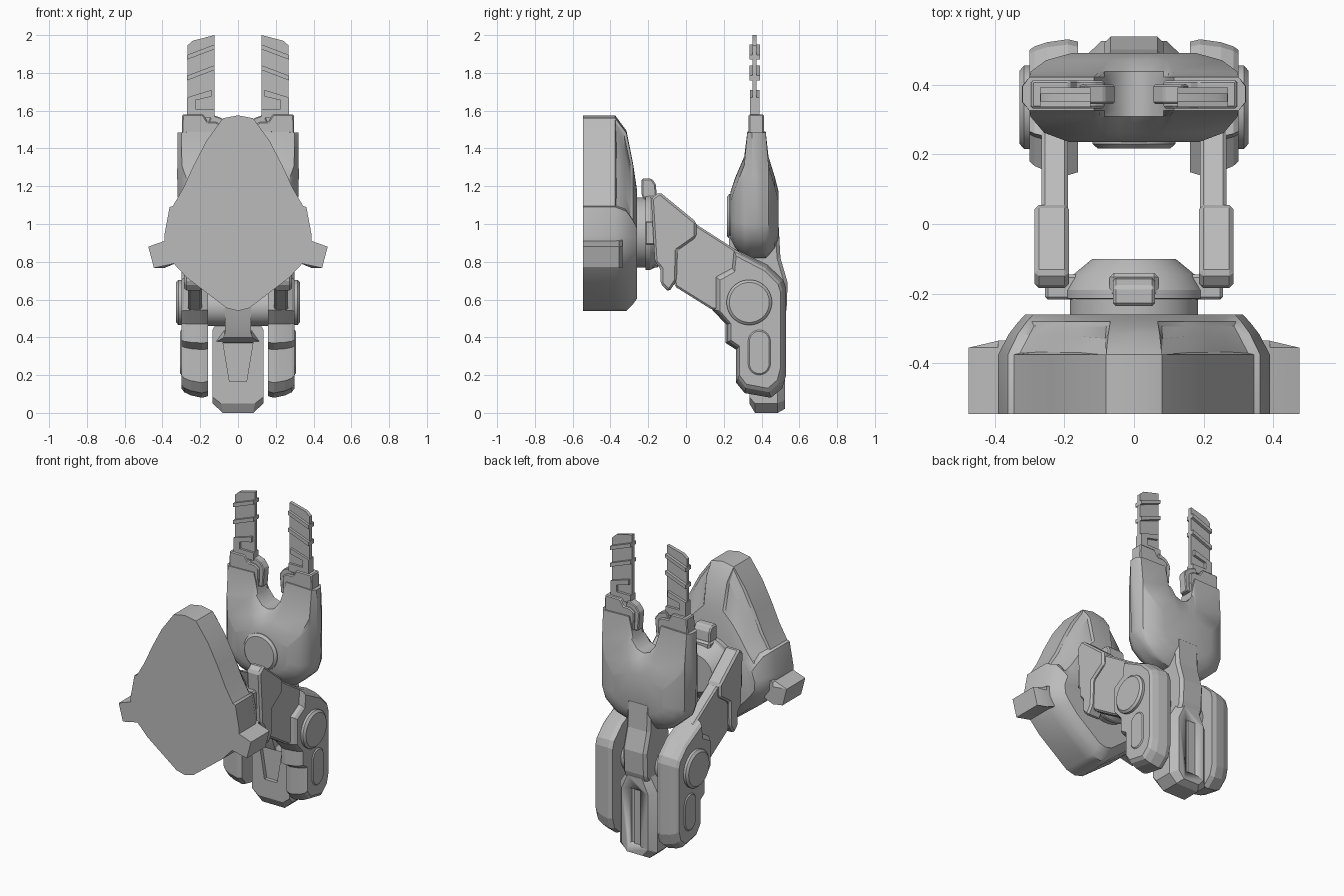
import bpy, bmesh, math

cube = bpy.data.objects.get("Cube")
if cube:
    bpy.data.objects.remove(cube, do_unlink=True)

grey = bpy.data.materials.new("plain grey")
grey.use_nodes = True
grey.diffuse_color = (0.5, 0.5, 0.5, 1)
grey.node_tree.nodes["Principled BSDF"].inputs["Base Color"].default_value = (0.5, 0.5, 0.5, 1)


def loft(name, axis, rings, bevel=0, mirror=False, inset=None, angle=28):
    """Skin outlines placed along an axis: (y, z) points for x, (x, z) points for y.
    inset(band, column) picks the faces to recess."""
    bm = bmesh.new()
    loops = []
    for pos, pts in rings:
        loops.append([bm.verts.new((pos, a, b) if axis == "x" else (a, pos, b)) for a, b in pts])
    n = len(loops[0])
    recess = []
    for band, (lo, hi) in enumerate(zip(loops, loops[1:])):
        for i in range(n):
            j = (i + 1) % n
            face = bm.faces.new((lo[i], lo[j], hi[j], hi[i]))
            if inset and inset(band, i):
                recess.append(face)
    bm.faces.new(loops[0])
    bm.faces.new(loops[-1])
    bmesh.ops.recalc_face_normals(bm, faces=bm.faces)
    if recess:
        bmesh.ops.inset_region(bm, faces=recess, thickness=0.015, depth=-0.01)
    mesh = bpy.data.meshes.new(name)
    bm.to_mesh(mesh)
    bm.free()
    mesh.materials.append(grey)
    ob = bpy.data.objects.new(name, mesh)
    bpy.context.collection.objects.link(ob)
    bpy.ops.object.select_all(action="DESELECT")
    ob.select_set(True)
    bpy.context.view_layer.objects.active = ob
    if bevel:  # chamfered parts stay flat
        mod = ob.modifiers.new("Bevel", "BEVEL")
        mod.width = bevel
        mod.segments = 1
        mod.limit_method = "ANGLE"
    else:
        bpy.ops.object.shade_smooth_by_angle(angle=math.radians(angle))
    if mirror:
        ob.modifiers.new("Mirror", "MIRROR")
    return ob


def prism(name, axis, pts, lo, hi, **kw):
    return loft(name, axis, [(lo, pts), (hi, pts)], **kw)


def sym(half):
    """Complete a right-hand outline across the centre line."""
    return half + [(-x, z) for x, z in reversed(half) if x > 0]


def rect(a0, a1, b0, b1):
    return [(a0, b0), (a1, b0), (a1, b1), (a0, b1)]


def scaled(pts, sa, sb, ca, cb):
    return [(ca + (a - ca) * sa, cb + (b - cb) * sb) for a, b in pts]


def pill(a, b, r, half=0, n=32):
    """Circle, or upright capsule when half is above zero."""
    out = []
    for i in range(n):
        t = 2 * math.pi * (i + 0.5) / n
        out.append((a + r * math.cos(t), b + r * math.sin(t) + math.copysign(half, math.sin(t))))
    return out


def carve(target, cutter):
    cutter.hide_render = True
    mod = target.modifiers.new("Cut", "BOOLEAN")
    mod.operation = "DIFFERENCE"
    mod.object = cutter
    bpy.context.view_layer.objects.active = target
    bpy.ops.object.modifier_apply(modifier=mod.name)
    bpy.data.objects.remove(cutter, do_unlink=True)


# Shield: flat front, straight walls, rounded back with a recessed panel on each upper side
outline = sym([(0, 1.575), (0.08, 1.56), (0.167, 1.44), (0.235, 1.31), (0.29, 1.19), (0.345, 1.095),
               (0.362, 1.09), (0.39, 0.94), (0.385, 0.85), (0.34, 0.79), (0.27, 0.715), (0.06, 0.555), (0, 0.54)])


def shield_ring(sx, up, down):
    return [(x * sx, 0.9 + (z - 0.9) * (up if z > 0.9 else down)) for x, z in outline]


loft("shield", "y", [(-0.545, outline), (-0.375, outline), (-0.315, shield_ring(0.92, 0.88, 1)),
                     (-0.28, shield_ring(0.85, 0.62, 0.9)), (-0.26, shield_ring(0.8, 0.42, 0.82))],
     inset=lambda band, i: band in (1, 2) and min(i, len(outline) - 1 - i) in (1, 2, 3, 4), angle=34)
fin = [(0.33, 0.925), (0.39, 0.91), (0.475, 0.88), (0.445, 0.767), (0.33, 0.792)]
loft("shield_fins", "y", [(-0.545, fin), (-0.355, fin),
                          (-0.335, [(min(x, 0.39), z) for x, z in fin])], mirror=True)

# Swivel joint behind the shield
loft("swivel", "y", [(-0.28, pill(0, 0.955, 0.185)), (-0.215, pill(0, 0.955, 0.185)),
                     (-0.214, pill(0, 0.955, 0.2)), (-0.19, pill(0, 0.955, 0.2)),
                     (-0.145, pill(0, 0.955, 0.175)), (-0.1, pill(0, 0.955, 0.12))])
prism("swivel_crossbar", "y", rect(-0.255, 0.255, 0.89, 1.015), -0.217, -0.145, bevel=0.008)
prism("swivel_upright", "y", rect(-0.07, 0.07, 0.77, 1.15), -0.21, -0.14, bevel=0.012)
prism("swivel_clip", "x", [(-0.235, 1.15), (-0.235, 1.24), (-0.18, 1.24), (-0.16, 1.21), (-0.15, 1.1), (-0.2, 1.1)],
      -0.06, 0.06, bevel=0.008)

# Paired arms running back and down from the swivel
prism("arm_upper", "x", [(-0.185, 1.135), (-0.14, 1.17), (0.055, 1.01), (0.055, 0.93), (-0.045, 0.86), (-0.05, 0.7),
                         (-0.09, 0.64), (-0.135, 0.685), (-0.135, 0.765), (-0.165, 0.8)], 0.187, 0.285,
      bevel=0.012, mirror=True)
prism("arm_middle", "x", [(-0.1, 1.1), (0.02, 1.02), (0.3, 0.84), (0.3, 0.55), (0.14, 0.545), (-0.06, 0.67)],
      0.19, 0.265, bevel=0.01, mirror=True)
hip = [(0.245, 0.875), (0.43, 0.785), (0.515, 0.705), (0.53, 0.66), (0.53, 0.2), (0.51, 0.13), (0.45, 0.08),
       (0.31, 0.105), (0.265, 0.16), (0.265, 0.335), (0.21, 0.37), (0.21, 0.47), (0.14, 0.545), (0.14, 0.73),
       (0.235, 0.78)]
loft("hip_plate", "x", [(0.16, scaled(hip, 0.96, 0.98, 0.36, 0.5)), (0.19, hip), (0.25, scaled(hip, 0.95, 0.97, 0.36, 0.5)),
                        (0.285, scaled(hip, 0.88, 0.93, 0.36, 0.5)), (0.3, scaled(hip, 0.82, 0.88, 0.36, 0.5))],
     mirror=True, angle=10)
for name, half, r, y, z, x in [("hip_disc", 0, 0.12, 0.335, 0.585, 0.328), ("hip_capsule", 0.06, 0.066, 0.388, 0.32, 0.306)]:
    loft(name, "x", [(0.27, pill(y, z, r, half)), (x - 0.012, pill(y, z, r, half)),
                     (x, pill(y, z, r - 0.014, half))], mirror=True)
prism("hip_axle", "x", pill(0.34, 0.56, 0.1), -0.2, 0.2)

# Central lower leg with a front window recess, a brow and a rear slot
leg_face = sym([(0.08, 0), (0.135, 0.05), (0.135, 0.44), (0.075, 0.54)])
leg_front = sym([(0.09, 0.05), (0.135, 0.085), (0.135, 0.44), (0.075, 0.54)])
leg = loft("lower_leg", "y", [(0.335, leg_front), (0.365, leg_face), (0.485, leg_face),
                              (0.525, scaled(leg_face, 0.7, 0.92, 0, 0.28))])
carve(leg, prism("window_cutter", "y", sym([(0.045, 0.165), (0.08, 0.375)]), 0.2, 0.36))
carve(leg, prism("slot_cutter", "y", rect(-0.04, 0.04, 0.08, 0.44), 0.495, 0.6))
prism("slot_rib", "y", rect(-0.04, 0.012, 0.08, 0.44), 0.48, 0.51)
loft("leg_brow", "y", [(0.285, sym([(0.075, 0.4), (0.07, 0.42)])), (0.35, sym([(0.125, 0.37), (0.075, 0.44)]))])
prism("leg_neck", "x", [(0.285, 0.4), (0.26, 0.46), (0.235, 0.56), (0.4, 0.6), (0.4, 0.4)], -0.07, 0.07)

# Spine joining the leg to the claw
prism("spine", "x", [(0.3, 0.92), (0.45, 1.025), (0.49, 1.0), (0.5, 0.82), (0.538, 0.69), (0.532, 0.53),
                     (0.5, 0.48), (0.3, 0.48), (0.27, 0.6)], -0.085, 0.085, bevel=0.018)

# Claw body: forked outline with hexagonal prongs and a rounded, swollen lower part
fork = sym([(0, 1.29), (0.045, 1.305), (0.085, 1.36), (0.1, 1.43), (0.115, 1.49), (0.32, 1.485), (0.322, 1.25),
            (0.315, 1.0), (0.275, 0.92), (0.2, 0.85), (0.1, 0.82), (0, 0.815)])


def prong_edge(x):
    return math.copysign(min(abs(x), 0.3), x)


def claw_ring(sx, top, low):
    return [(prong_edge(x) * sx, min(z, top - 0.5 * x * x) if z > 1.03 else 1.03 + (z - 1.03) * low) for x, z in fork]


fork_edge = [(prong_edge(x), z) for x, z in fork]
loft("claw_body", "y", [(0.235, claw_ring(0.62, 1.17, 0.5)), (0.262, claw_ring(0.86, 1.25, 0.74)),
                        (0.308, claw_ring(0.99, 1.36, 0.93)), (0.325, fork_edge), (0.35, fork), (0.395, fork),
                        (0.422, fork_edge), (0.437, claw_ring(0.99, 1.36, 0.93)),
                        (0.47, claw_ring(0.84, 1.25, 0.74)), (0.49, claw_ring(0.6, 1.17, 0.5))], angle=38)

# Round hub and stem on the front of the claw
loft("claw_hub", "y", [(0.3, pill(0, 1.04, 0.12)), (0.23, pill(0, 1.04, 0.12)), (0.217, pill(0, 1.04, 0.105))])
prism("hub_stem", "y", sym([(0.05, 0.8), (0.065, 0.87), (0.065, 1.0)]), 0.228, 0.35)

# Prong collars and ridged blades
prism("claw_collar", "y", [(0.09, 1.4), (0.085, 1.52), (0.115, 1.54), (0.16, 1.54), (0.185, 1.58), (0.295, 1.58),
                           (0.3, 1.4)], 0.332, 0.412, bevel=0.006, mirror=True)
prism("collar_step", "y", [(0.065, 1.4), (0.055, 1.52), (0.085, 1.56), (0.14, 1.58), (0.17, 1.5), (0.17, 1.4)],
      0.345, 0.4, mirror=True, bevel=0.005)
prism("blade", "y", [(0.125, 1.5), (0.125, 2), (0.24, 1.97), (0.268, 1.945), (0.268, 1.5)], 0.352, 0.374, mirror=True)
for name, z in [("upper_ridge", 1.87), ("lower_ridge", 1.76)]:
    prism(name, "y", [(0.125, z + 0.055), (0.27, z), (0.27, z + 0.025), (0.125, z + 0.08)], 0.336, 0.392, mirror=True)
prism("blade_socket", "y", [(0.125, 1.56), (0.125, 1.61), (0.225, 1.61), (0.225, 1.655), (0.14, 1.675), (0.14, 1.71),
                            (0.27, 1.67), (0.27, 1.56)], 0.338, 0.39, mirror=True)
